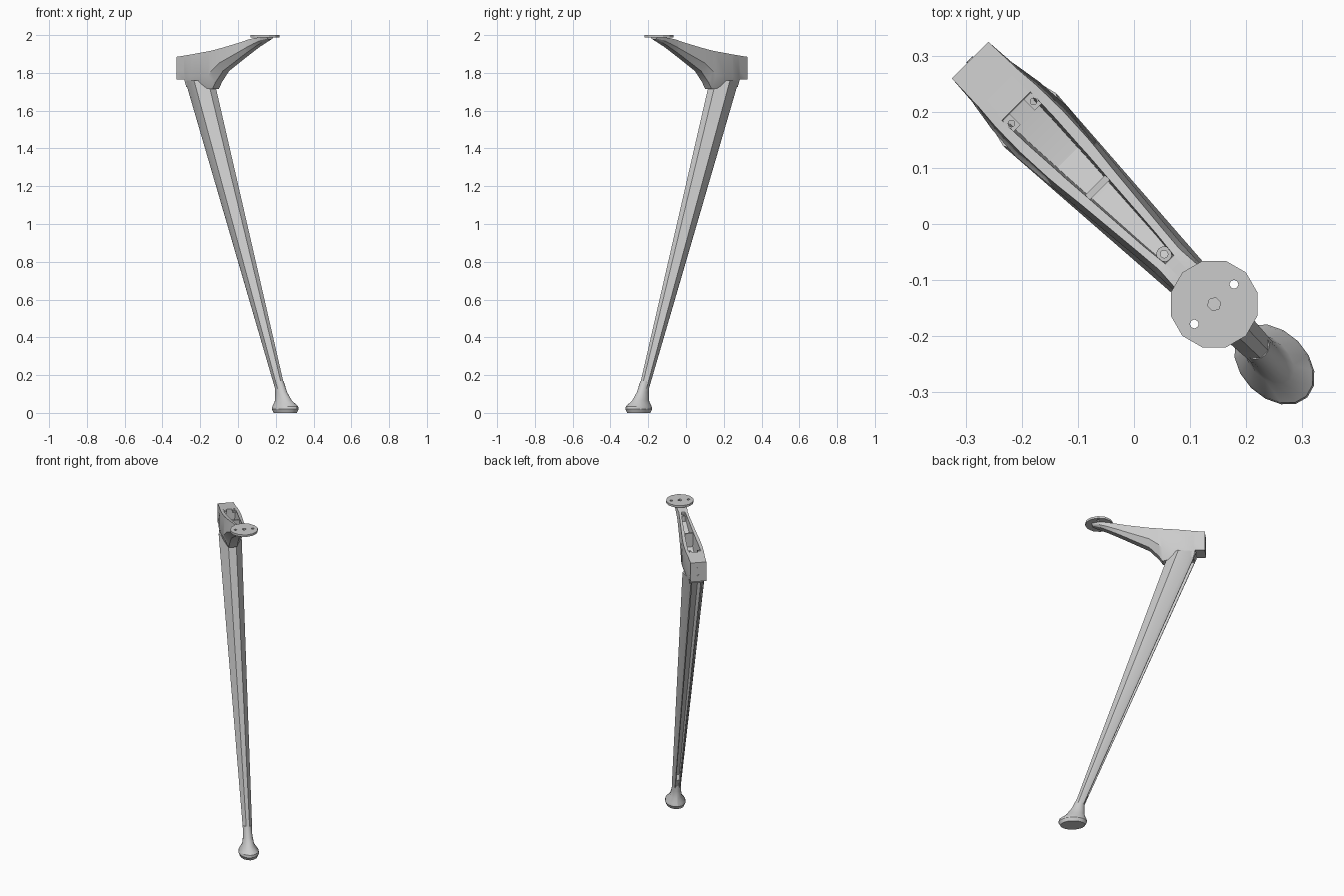
import bpy, bmesh, math

if "Cube" in bpy.data.objects:
    bpy.data.objects.remove(bpy.data.objects["Cube"])

R2 = math.sqrt(2)


def P(u, v, z):
    """u runs along the diagonal towards +x -y, v across it."""
    return ((u + v) / R2, (v - u) / R2, z)


def make(name, bm):
    bmesh.ops.recalc_face_normals(bm, faces=bm.faces)
    me = bpy.data.meshes.new(name)
    bm.to_mesh(me)
    bm.free()
    ob = bpy.data.objects.new(name, me)
    bpy.context.collection.objects.link(ob)
    return ob


def loft(name, rings):
    bm = bmesh.new()
    vs = [[bm.verts.new(P(*p)) for p in r] for r in rings]
    n = len(vs[0])
    for a, b in zip(vs, vs[1:]):
        for i in range(n):
            j = (i + 1) % n
            bm.faces.new((a[i], a[j], b[j], b[i]))
    bm.faces.new(vs[0])
    bm.faces.new(vs[-1][::-1])
    return make(name, bm)


def mirrored(half):
    return half + [(u, -v, z) for u, v, z in reversed(half)]


def box(name, u, v, z, du, dv, dz):
    base = [(-1, -1), (1, -1), (1, 1), (-1, 1)]
    return loft(name, [[(u + a * du, v + b * dv, z + s * dz) for a, b in base] for s in (-1, 1)])


def circle(u, v, r, n, phase=0):
    return [(u + r * math.cos(phase + i * math.tau / n),
             v + r * math.sin(phase + i * math.tau / n)) for i in range(n)]


def holed_plate(name, outlines, z0, z1):
    """Flat plate: first outline is the edge, the others are holes."""
    cu = bpy.data.curves.new(name, 'CURVE')
    cu.dimensions = '2D'
    cu.fill_mode = 'BOTH'
    cu.extrude = (z1 - z0) / 2
    for pts in outlines:
        sp = cu.splines.new('POLY')
        sp.points.add(len(pts) - 1)
        for q, (u, v) in zip(sp.points, pts):
            x, y, _ = P(u, v, 0)
            q.co = (x, y, 0, 1)
        sp.use_cyclic_u = True
    ob = bpy.data.objects.new(name, cu)
    ob.location.z = (z0 + z1) / 2
    bpy.context.collection.objects.link(ob)
    return ob


# Leg: tapered faceted section with an open channel along the back
def leg_ring(z, c):
    t = (1.65 - z) / 1.5
    ub, uf, w = -0.318 + 0.6 * t, -0.165 + 0.5 * t, 0.064 - 0.037 * t
    L = uf - ub
    return mirrored([(uf, 0.35 * w, z), (ub + 0.62 * L, w, z), (ub + 0.14 * L, 0.72 * w, z),
                     (ub, 0.5 * w, z), (ub, 0.38 * w, z), (ub + c * L, 0.34 * w, z)])


loft("leg", [leg_ring(z, c) for z, c in
             ((1.76, 0.5), (1.65, 0.5), (1.0, 0.5), (0.22, 0.45), (0.19, 0.02), (0.13, 0.02))])

# Foot: oval flare
loft("foot", [[(u0 + a * math.cos(i * math.tau / 16), b * math.sin(i * math.tau / 16), z)
               for i in range(16)]
              for z, u0, a, b in ((0.17, 0.307, 0.024, 0.024), (0.11, 0.323, 0.036, 0.027),
                                  (0.065, 0.340, 0.054, 0.034), (0.035, 0.354, 0.080, 0.056),
                                  (0.02, 0.354, 0.083, 0.059), (0.0, 0.354, 0.072, 0.051))])

# Arm: mounting block, trough and neck; u, bottom, top, widths bottom/mid/top, trough width, trough floor
stations = [
    (-0.413, 1.765, 1.885, .046, .046, .046, .035, 1.885),
    (-0.357, 1.765, 1.891, .046, .050, .048, .035, 1.891),
    (-0.347, 1.725, 1.892, .040, .052, .048, .035, 1.892),
    (-0.297, 1.720, 1.898, .042, .060, .052, .036, 1.898),
    (-0.295, 1.720, 1.898, .042, .060, .052, .036, 1.790),
    (-0.233, 1.720, 1.906, .040, .064, .053, .034, 1.785),
    (-0.167, 1.715, 1.915, .024, .058, .050, .030, 1.790),
    (-0.145, 1.750, 1.919, .024, .056, .048, .029, 1.805),
    (-0.090, 1.810, 1.930, .023, .051, .042, .025, 1.845),
    (0.040, 1.882, 1.960, .021, .039, .030, .016, 1.915),
    (0.088, 1.908, 1.973, .020, .035, .026, .011, 1.938),
    (0.090, 1.909, 1.974, .020, .035, .026, .011, 1.974),
    (0.150, 1.940, 1.984, .018, .033, .030, .011, 1.984),
    (0.200, 1.963, 1.988, .018, .032, .036, .011, 1.988),
    (0.240, 1.978, 1.988, .012, .018, .024, .011, 1.988),
]
loft("arm", [mirrored([(u, wb, zb), (u, wm, zb + 0.35 * (zt - zb)), (u, wt, zt),
                       (u, wi, zt), (u, 0.85 * wi, zf)])
             for u, zb, zt, wb, wm, wt, wi, zf in stations])

# Details inside the trough
box("trough_rib", -0.092, 0, 1.88, 0.006, 0.025, 0.044)
for s in (-1, 1):
    tab = [(-0.296, s * 0.040), (-0.268, s * 0.040), (-0.268, s * 0.018), (-0.296, s * 0.018)]
    holed_plate("screw_tab", [tab, circle(-0.281, s * 0.028, 0.006, 8)], 1.885, 1.897)
holed_plate("screw_boss", [circle(0.076, 0, 0.014, 12), circle(0.076, 0, 0.007, 8)], 1.925, 1.962)

# Top mounting disc with a centre hole and two screw holes
holed_plate("mounting_disc", [circle(0.202, 0, 0.08, 12, math.radians(30)),
                              circle(0.202, 0, 0.012, 6),
                              circle(0.202, 0.050, 0.008, 8),
                              circle(0.202, -0.050, 0.008, 8)], 1.987, 2.0)

# Bolt heads on the back of the block
for z in (1.80, 1.85):
    loft("bolt_head", [[(u, a, z + b) for a, b in circle(0, 0, 0.008, 8)]
                       for u in (-0.415, -0.405)])

# Turn plates into meshes and smooth the shallow edges
for ob in bpy.data.objects:
    ob.select_set(True)
bpy.context.view_layer.objects.active = bpy.data.objects["mounting_disc"]
bpy.ops.object.convert(target='MESH')
bpy.context.view_layer.objects.active = bpy.data.objects["leg"]
bpy.ops.object.shade_smooth_by_angle(angle=math.radians(28))
